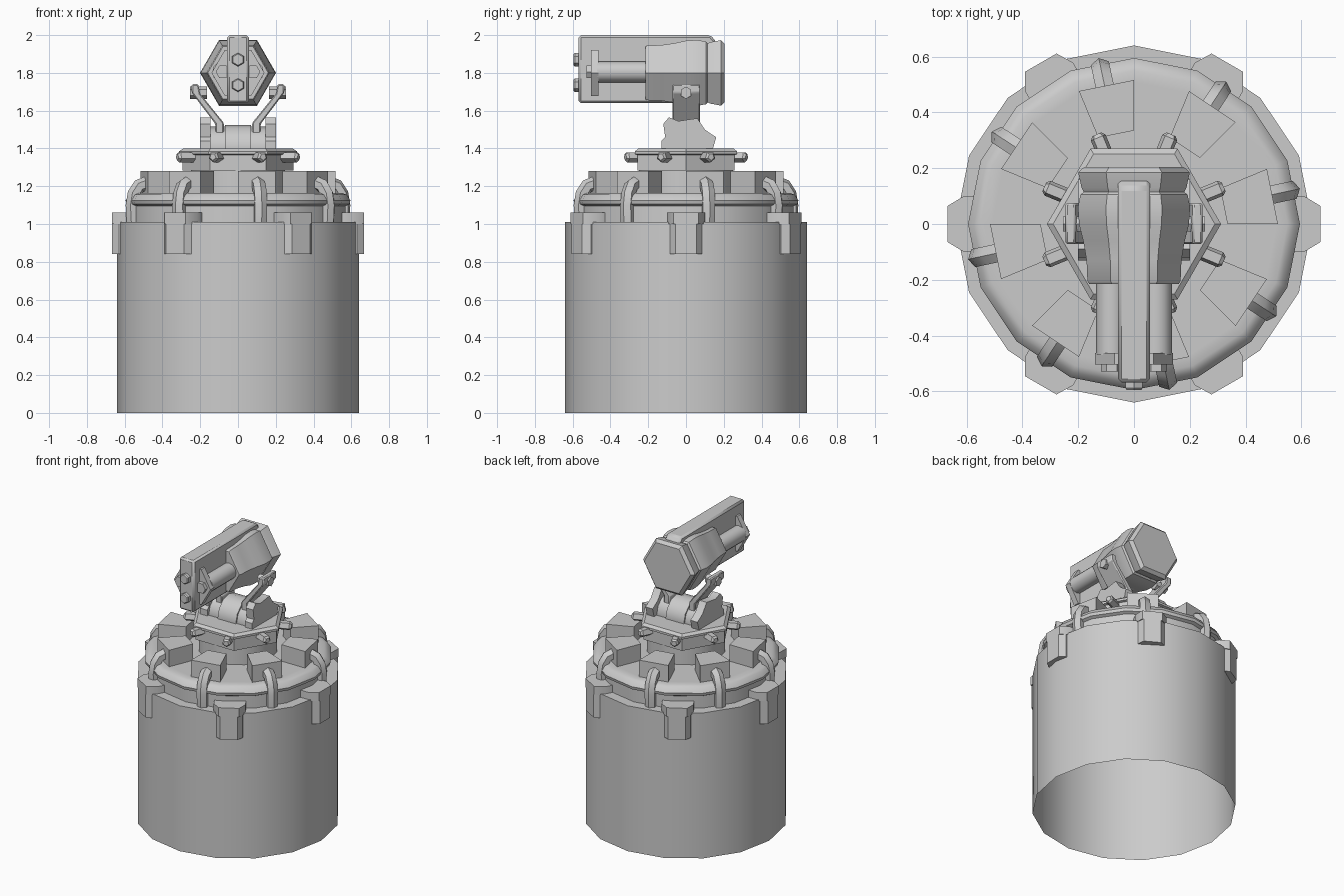
import bpy, bmesh
from math import cos, sin, pi, radians
from mathutils import Matrix, Vector

if "Cube" in bpy.data.objects:
    bpy.data.objects.remove(bpy.data.objects["Cube"])

I = Matrix.Identity(4)
ALONG_Y = Matrix.Rotation(-pi / 2, 4, 'X')                               # local z -> y
XZ = Matrix(((1, 0, 0, 0), (0, 0, 1, 0), (0, 1, 0, 0), (0, 0, 0, 1)))    # profile in xz, depth y
YZ = Matrix(((0, 0, 1, 0), (1, 0, 0, 0), (0, 1, 0, 0), (0, 0, 0, 1)))    # profile in yz, depth x


def rot(deg):
    return Matrix.Rotation(radians(deg), 4, 'Z')


def move(x, y, z):
    return Matrix.Translation((x, y, z))


def finish(name, bm, m=I, bevel=0):
    bm.transform(m)
    bmesh.ops.recalc_face_normals(bm, faces=bm.faces)
    me = bpy.data.meshes.new(name)
    bm.to_mesh(me)
    bm.free()
    ob = bpy.data.objects.new(name, me)
    bpy.context.collection.objects.link(ob)
    if bevel:
        b = ob.modifiers.new("bevel", 'BEVEL')
        b.width, b.segments, b.limit_method = bevel, 1, 'ANGLE'
    bpy.ops.object.select_all(action='DESELECT')
    ob.select_set(True)
    bpy.context.view_layer.objects.active = ob
    bpy.ops.object.shade_smooth_by_angle(angle=radians(35))
    return ob


def bridge(bm, rings, cap_start=True, cap_end=True):
    for a, b in zip(rings, rings[1:]):
        n = len(a)
        for i in range(n):
            bm.faces.new((a[i], a[(i + 1) % n], b[(i + 1) % n], b[i]))
    if cap_start:
        bm.faces.new(rings[0])
    if cap_end:
        bm.faces.new(rings[-1])


def lathe(name, prof, n, m=I, cap_start=True, bevel=0):
    bm = bmesh.new()
    rings = [[bm.verts.new((r * cos(2 * pi * i / n), r * sin(2 * pi * i / n), h))
              for i in range(n)] for r, h in prof]
    bridge(bm, rings, cap_start)
    return finish(name, bm, m, bevel)


def prism(name, pts, d0, d1, m=I, bevel=0):
    bm = bmesh.new()
    bridge(bm, [[bm.verts.new((a, b, d)) for a, b in pts] for d in (d0, d1)])
    return finish(name, bm, m, bevel)


def pipe(name, path, r, n, m):
    # path lies in the local xz plane
    bm, rings = bmesh.new(), []
    P = [Vector((x, 0, z)) for x, z in path]
    for i, p in enumerate(P):
        t = (P[min(i + 1, len(P) - 1)] - P[max(i - 1, 0)]).normalized()
        side, up = Vector((0, 1, 0)), t.cross(Vector((0, 1, 0)))
        rings.append([bm.verts.new(p + r * (side * sin(2 * pi * k / n) + up * -cos(2 * pi * k / n)))
                      for k in range(n)])
    bridge(bm, rings)
    return finish(name, bm, m)


# open-bottomed drum with stepped, lipped top
lathe("drum_base", [(.64, 0), (.64, 1.01), (.57, 1.01), (.57, 1.095), (.59, 1.105), (.595, 1.125),
                    (.575, 1.155), (.55, 1.165), (.51, 1.165), (.335, 1.165)], 16, cap_start=False)

# raised wedge blocks, every other sector
for k in range(8):
    a0, a1 = 0, radians(22.5)
    prism("crown_block", [(r * cos(a), r * sin(a)) for r, a in
                          ((.335, a0), (.516, a0), (.516, a1), (.335, a1))], 1.12, 1.28, rot(45 * k))

# bent pipes over the lip
for k in range(8):
    pipe("rim_pipe", [(.565, 1.0), (.57, 1.1), (.56, 1.16), (.535, 1.2), (.48, 1.22)],
         .038, 6, rot(12 + 45 * k))

# six T-shaped rim clamps
for k in range(6):
    m = rot(60 * k)
    prism("clamp_top", [(.55, -.1), (.61, -.1), (.668, -.065), (.668, .065), (.61, .1), (.55, .1)],
          1.0, 1.06, m)
    prism("clamp_body", [(.58, -.085), (.63, -.085), (.668, -.055), (.668, .055), (.63, .085), (.58, .085)],
          .84, 1.005, m)

# turret neck and hexagonal turntable
lathe("turret_neck", [(.25, 1.15), (.25, 1.29)], 16)
lathe("turntable", [(.295, 1.284), (.295, 1.365), (.312, 1.37), (.312, 1.385), (.29, 1.40)], 6)
for k in range(8):
    lathe("turntable_bolt", [(.03, .22), (.03, .335), (.018, .348)], 5,
          rot(22.5 + 45 * k) @ move(0, 0, 1.355) @ Matrix.Rotation(pi / 2, 4, 'Y'))

# cradle drum lying along x
lathe("cradle_drum", [(.115, -.15), (.115, -.07), (.125, -.07), (.125, .07), (.115, .07), (.115, .15)], 12,
      move(0, 0, 1.4) @ Matrix.Rotation(pi / 2, 4, 'Y'))

for s in (-1, 1):
    # jagged cradle cheeks
    prism("cradle_cheek", [(-.13, 1.39), (-.13, 1.44), (-.11, 1.46), (-.12, 1.53), (-.09, 1.565),
                           (-.04, 1.545), (.06, 1.56), (.1, 1.5), (.135, 1.475), (.16, 1.46), (.14, 1.39)],
          s * .145, s * .2, YZ)
    # bent support arms with pivot pads
    prism("support_arm", [(s * .12, 1.42), (s * .075, 1.42), (s * .075, 1.535), (s * .2, 1.69),
                          (s * .21, 1.74), (s * .245, 1.74), (s * .245, 1.695), (s * .12, 1.53)],
          -.072, .075, XZ, .006)
    lathe("pivot_pin", [(.032, .165), (.032, .255)], 6,
          move(0, 0, 1.695) @ Matrix.Rotation(s * pi / 2, 4, 'Y'))

# hexagonal gun housing
gun = move(0, 0, 1.8) @ ALONG_Y
lathe("gun_housing", [(.16, -.215), (.167, -.205), (.17, -.13), (.182, -.06), (.197, 0), (.201, .06),
                      (.192, .105), (.18, .115), (.188, .13), (.2, .185), (.178, .205)], 6, gun)

# twin barrels, shared flange, muzzle bolts
for s in (-1, 1):
    m = move(s * .08, 0, 1.805) @ ALONG_Y
    lathe("barrel", [(.056, -.47), (.056, -.19)], 12, m)
    lathe("barrel_tip", [(.038, -.528), (.038, -.5)], 6, m)
lathe("muzzle_flange", [(.14, -.503), (.14, -.463)], 6, gun)

# upright central rail with front bolts
prism("gun_rail", [(-.568, 1.64), (.12, 1.64), (.16, 1.68), (.16, 1.965), (.13, 2.0), (-.568, 2.0)],
      -.057, .057, YZ, .012)
for z in (1.735, 1.87):
    lathe("rail_bolt", [(.03, -.595), (.036, -.588), (.036, -.56)], 6,
          move(0, 0, z) @ ALONG_Y @ rot(30))
